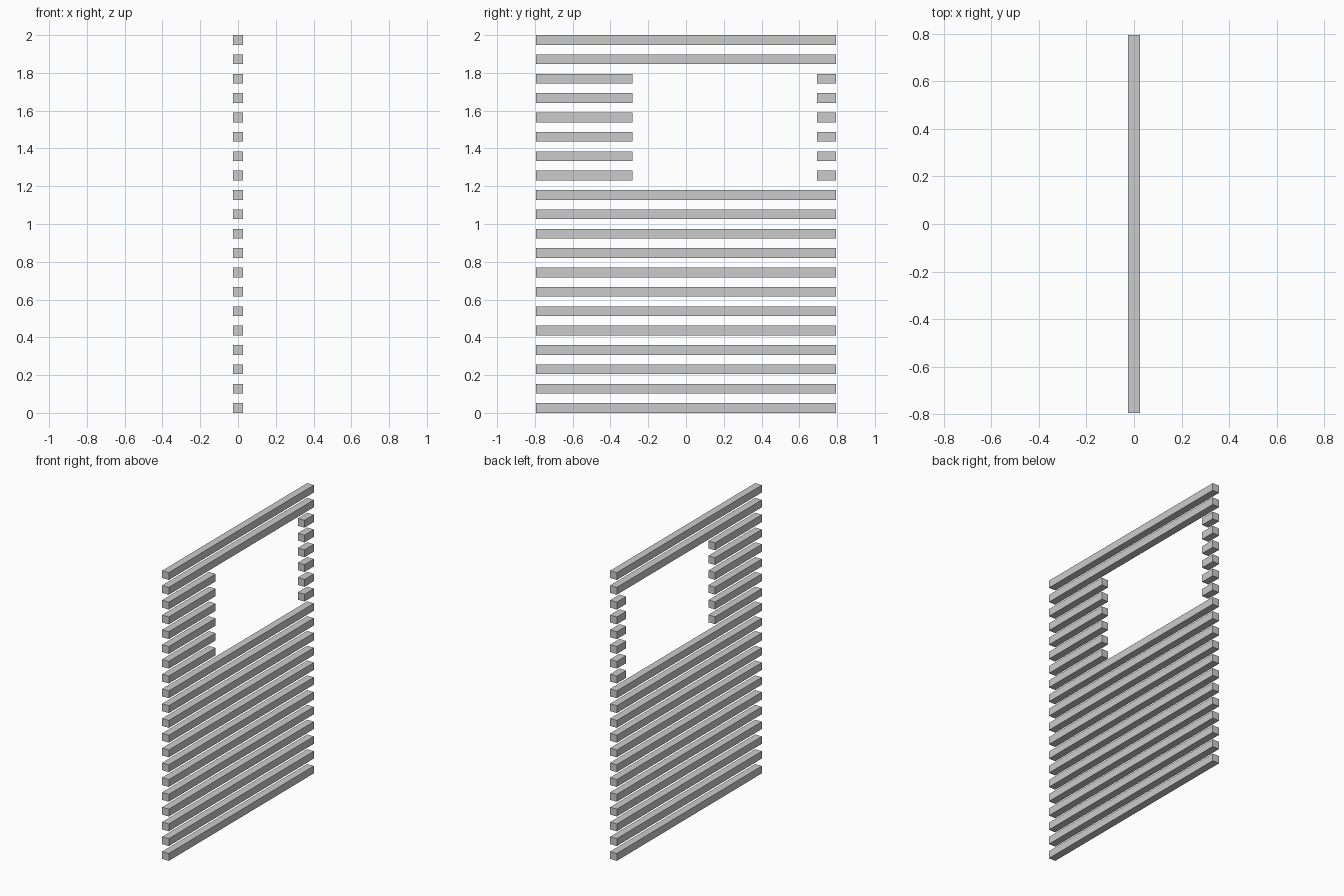
import bpy

if "Cube" in bpy.data.objects:
    bpy.data.objects.remove(bpy.data.objects["Cube"])

U = 2 / 39          # slat thickness; gaps are the same size


def slat(name, y0, y1, row):
    """Square bar along y, spanning y0..y1 in slat units."""
    bpy.ops.mesh.primitive_cube_add(
        size=1, location=(0, (y0 + y1) / 2 * U, (2 * row + 0.5) * U))
    ob = bpy.context.object
    ob.name = name
    ob.scale = (U, (y1 - y0) * U, U)
    bpy.ops.object.transform_apply(location=False, rotation=False, scale=True)


for row in range(20):
    if 12 <= row <= 17:
        # Short slats either side of the window opening
        slat(f"window_slat_left_{row}", -15.5, -5.5, row)
        slat(f"window_slat_right_{row}", 13.5, 15.5, row)
    else:
        # Full-width slats
        slat(f"full_slat_{row}", -15.5, 15.5, row)
